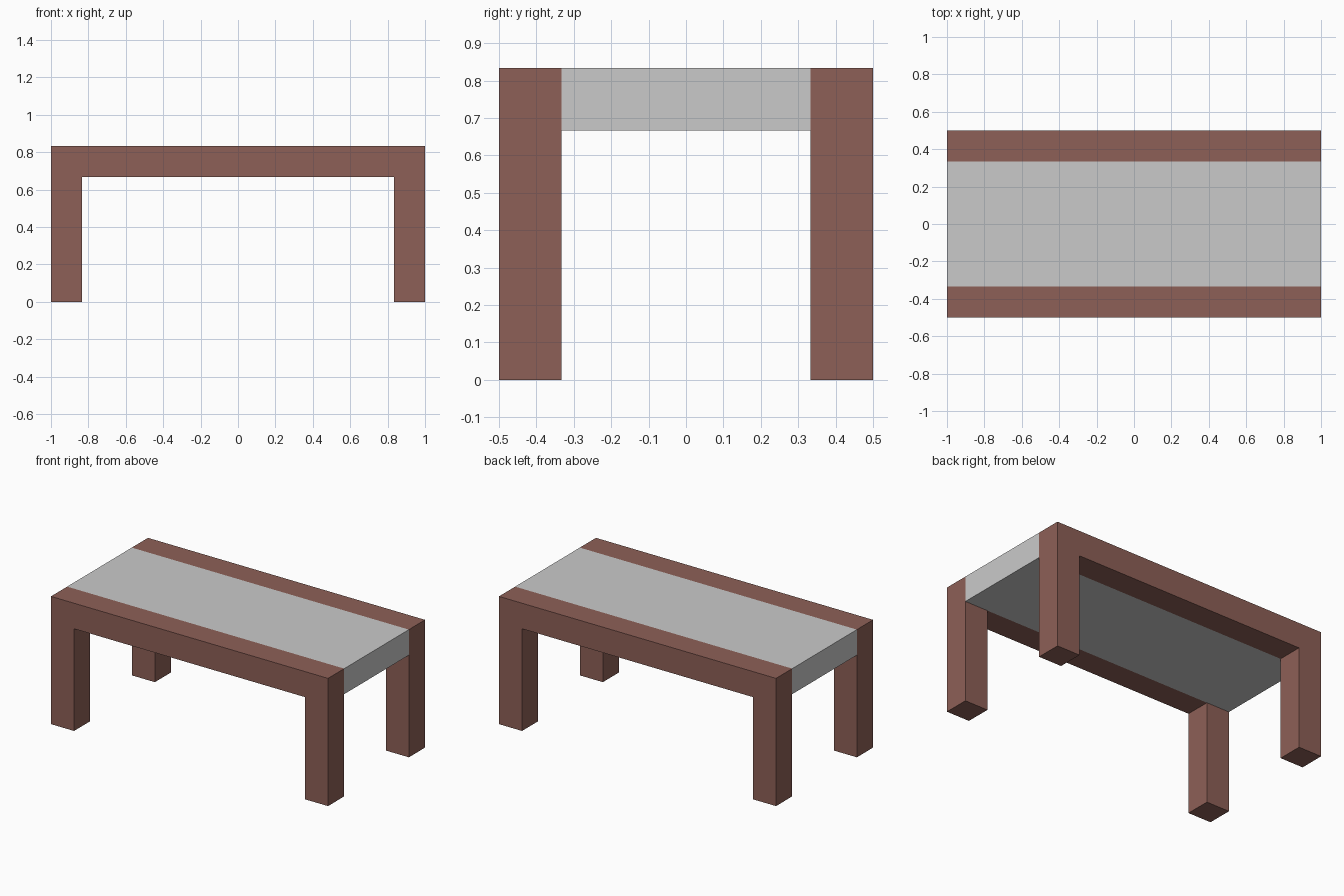
import bpy, bmesh

if "Cube" in bpy.data.objects:
    bpy.data.objects.remove(bpy.data.objects["Cube"])

U = 1 / 6  # beam thickness; every size is a multiple of it


def material(name, rgb):
    mat = bpy.data.materials.new(name)
    mat.diffuse_color = (*rgb, 1)
    mat.use_nodes = True
    mat.node_tree.nodes["Principled BSDF"].inputs["Base Color"].default_value = mat.diffuse_color
    return mat


def extrude_profile(name, profile, y0, y1, mat):
    """Extrude an x-z outline from y0 to y1."""
    bm = bmesh.new()
    face = bm.faces.new([bm.verts.new((x, y0, z)) for x, z in profile])
    new = bmesh.ops.extrude_face_region(bm, geom=[face])["geom"]
    verts = [v for v in new if isinstance(v, bmesh.types.BMVert)]
    bmesh.ops.translate(bm, verts=verts, vec=(0, y1 - y0, 0))
    bmesh.ops.recalc_face_normals(bm, faces=bm.faces)
    mesh = bpy.data.meshes.new(name)
    bm.to_mesh(mesh)
    bm.free()
    mesh.materials.append(mat)
    obj = bpy.data.objects.new(name, mesh)
    bpy.context.collection.objects.link(obj)
    return obj


brown = material("brown wood", (0.268, 0.117, 0.095))
grey = material("light grey", (0.59, 0.59, 0.59))

# Side frames: two legs and a rail in one outline
half = [(1, 5 * U), (1, 0), (5 * U, 0), (5 * U, 4 * U)]
outline = half + [(-x, z) for x, z in reversed(half)]
extrude_profile("front_frame", outline, -3 * U, -2 * U, brown)
extrude_profile("back_frame", outline, 2 * U, 3 * U, brown)

# Top panel between the frames
panel = [(-1, 4 * U), (1, 4 * U), (1, 5 * U), (-1, 5 * U)]
extrude_profile("top_panel", panel, -2 * U, 2 * U, grey)
